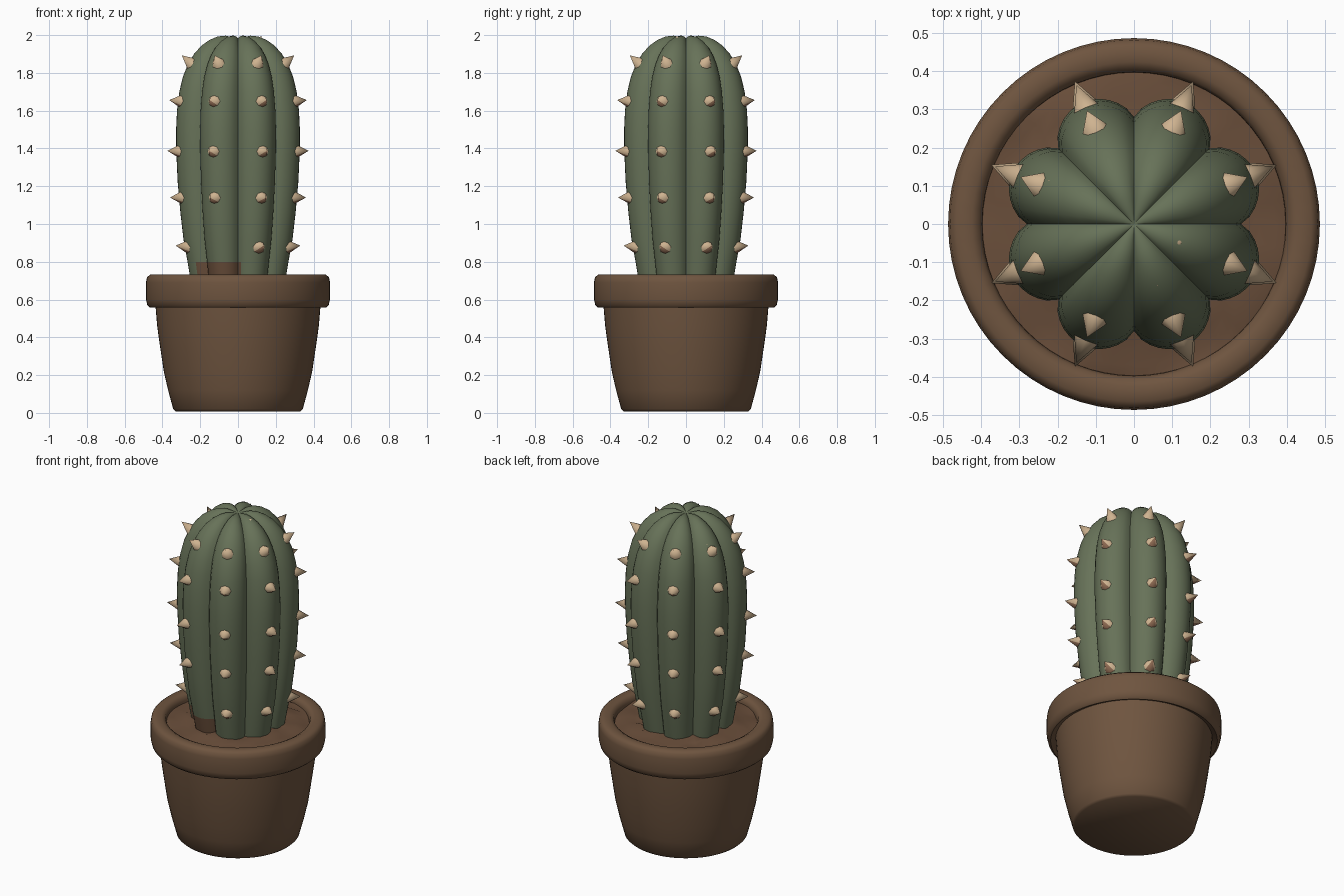
import bpy, bmesh, math, random
from mathutils import Vector

if "Cube" in bpy.data.objects:
    bpy.data.objects.remove(bpy.data.objects["Cube"])
random.seed(4)


def material(name, rgb):
    m = bpy.data.materials.new(name)
    m.diffuse_color = (*rgb, 1)
    m.use_nodes = True
    m.node_tree.nodes["Principled BSDF"].inputs["Base Color"].default_value = m.diffuse_color
    return m


green = material("cactus green", (0.135, 0.168, 0.098))
clay = material("clay brown", (0.158, 0.090, 0.050))
earth = material("soil brown", (0.140, 0.075, 0.042))
tan = material("spine tan", (0.62, 0.45, 0.28))
russet = material("spine underside brown", (0.27, 0.145, 0.085))


def finish(name, bm, mats, angle=None):
    bmesh.ops.recalc_face_normals(bm, faces=bm.faces)
    me = bpy.data.meshes.new(name)
    bm.to_mesh(me)
    bm.free()
    ob = bpy.data.objects.new(name, me)
    bpy.context.collection.objects.link(ob)
    for m in mats:
        me.materials.append(m)
    if angle:
        bpy.ops.object.select_all(action='DESELECT')
        bpy.context.view_layer.objects.active = ob
        ob.select_set(True)
        bpy.ops.object.shade_smooth_by_angle(angle=math.radians(angle))
    return ob


def revolve(profile, n, shape=lambda r, z, a: (r, z)):
    """Sweep (radius, z) points around z; zero radius closes to a pole."""
    bm = bmesh.new()
    rings = []
    for r, z in profile:
        ring = []
        for i in range(1 if r == 0 else n):
            a = 2 * math.pi * i / n
            rr, zz = shape(r, z, a)
            ring.append(bm.verts.new((rr * math.cos(a), rr * math.sin(a), zz)))
        rings.append(ring)
    for A, B in zip(rings, rings[1:]):
        for i in range(n):
            j = (i + 1) % n
            q = [A[i % len(A)], A[j % len(A)], B[j % len(B)], B[i % len(B)]]
            bm.faces.new(list(dict.fromkeys(q)))
    return bm


# Pot with thick rolled rim
pot = [(0, 0.01), (0.33, 0.008), (0.343, 0.02), (0.37, 0.12), (0.393, 0.22), (0.414, 0.36),
       (0.428, 0.46), (0.437, 0.57), (0.465, 0.557), (0.48, 0.57), (0.487, 0.60),
       (0.487, 0.69), (0.482, 0.718), (0.465, 0.732), (0.425, 0.732), (0.405, 0.722),
       (0.398, 0.70), (0.395, 0.64)]
finish("pot", revolve(pot, 64), [clay], 50)

# Lumpy soil
soil = [(0.40, 0.69), (0.37, 0.695), (0.33, 0.70), (0.29, 0.705), (0.25, 0.71), (0, 0.71)]
finish("soil", revolve(soil, 40, lambda r, z, a: (r, z + random.uniform(-0.008, 0.008))),
       [earth], 40)

# Ribbed cactus body: eight rounded lobes with sharp grooves
body = [(0.255, 0.66), (0.268, 0.72), (0.282, 0.80), (0.305, 0.92), (0.322, 1.06),
        (0.337, 1.22), (0.345, 1.38), (0.346, 1.50), (0.341, 1.60), (0.328, 1.70),
        (0.308, 1.78), (0.278, 1.85), (0.245, 1.902), (0.205, 1.945), (0.16, 1.975),
        (0.115, 1.993), (0.07, 1.997), (0.03, 1.987), (0, 1.98)]


def ribs(r, z, a):
    s = abs(math.sin(4 * a)) ** 0.75
    dip = 0.02 * (1 - s) * max(0, (z - 1.8) / 0.2) * min(1, r / 0.1)
    return r * (0.81 + 0.19 * s), z - dip


bm = revolve(body, 96, ribs)
for f in bm.faces:  # soil smeared on the front foot
    c = f.calc_center_median()
    if c.z < 0.79 and c.y < -0.1 and -0.22 < c.x < 0.01:
        f.material_index = 1
finish("cactus_body", bm, [green, earth], 60)


# Spines: short cones standing on the ribs
def body_radius(z):
    for (r0, z0), (r1, z1) in zip(body, body[1:]):
        if z0 <= z <= z1:
            return r0 + (r1 - r0) * (z - z0) / (z1 - z0)
    return 0.1


bm = bmesh.new()


def spine(base, direction, radius, length):
    d = Vector(direction).normalized()
    rot = d.to_track_quat('Z', 'Y')
    base = Vector(base) - d * 0.015
    tip = bm.verts.new(base + d * (length + 0.015))
    n = 8
    ring = [bm.verts.new(base + rot @ Vector((radius * math.cos(2 * math.pi * i / n),
                                              radius * math.sin(2 * math.pi * i / n), 0)))
            for i in range(n)]
    bm.faces.new(ring[::-1])
    for i in range(n):
        f = bm.faces.new((ring[i], ring[(i + 1) % n], tip))
        f.normal_update()
        f.material_index = 1 if f.normal.z < -0.45 else 0


rows = [(0.88, 0.1), (1.14, 0.0), (1.385, 0.05), (1.65, 0.1), (1.855, 0.8)]
for k in range(8):
    a = math.radians(22.5 + 45 * k)
    for z, up in rows:
        if z < 1 and k == 5:  # hidden by soil at the front left
            continue
        r = body_radius(z)
        spine((r * math.cos(a), r * math.sin(a), z), (math.cos(a), math.sin(a), up),
              0.038, 0.06)
# small crown spines
for x, y in [(-0.05, 0.185), (0.08, 0.16), (0.16, 0.08), (0.11, -0.045),
             (0.055, -0.145), (-0.205, 0.105)]:
    r = math.hypot(x, y)
    z = 1.99 - 1.15 * max(0, r - 0.09) ** 1.25 * 1.2
    spine((x, y, min(z, 1.97)), (x, y, 0.2), 0.026, 0.03)
finish("spines", bm, [tan, russet], 50)
